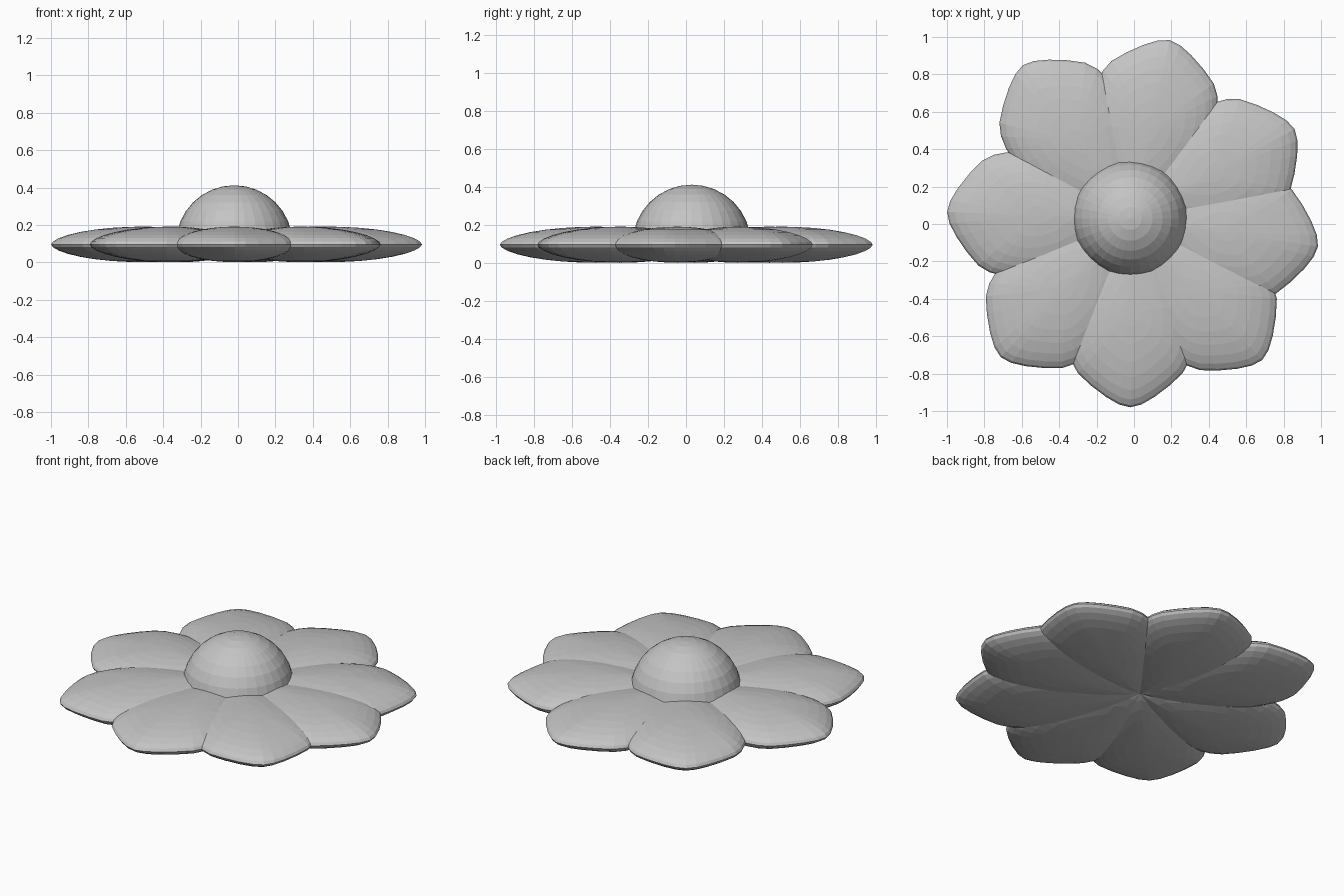
import bpy, bmesh, math

if "Cube" in bpy.data.objects:
    bpy.data.objects.remove(bpy.data.objects["Cube"])

CX, CY, MID = -0.02, 0.03, 0.096     # flower axis and petal mid height
THICK = 0.095                        # half thickness of a petal

grey = bpy.data.materials.new("plain grey")
grey.diffuse_color = (0.55, 0.55, 0.55, 1)
grey.use_nodes = True
grey.node_tree.nodes["Principled BSDF"].inputs["Base Color"].default_value = grey.diffuse_color


def finish(bm, name):
    bmesh.ops.recalc_face_normals(bm, faces=bm.faces)
    mesh = bpy.data.meshes.new(name)
    bm.to_mesh(mesh)
    bm.free()
    mesh.materials.append(grey)
    ob = bpy.data.objects.new(name, mesh)
    bpy.context.collection.objects.link(ob)
    return ob


# Half outline of a petal, from tip to root (along, across)
HALF = [(1, 0), (.985, .06), (.945, .13), (.885, .21), (.82, .28), (.757, .314),
        (.686, .33), (.58, .338), (.45, .325), (.32, .28), (.2, .22), (.09, .15),
        (0, .08), (-.05, 0)]
OUTLINE = HALF + [(x, -y) for x, y in HALF[-2:0:-1]]
PIVOT = 0.5


def petal(name, angle, length):
    """Flattened pillow: shrinking copies of the outline above and below the rim."""
    bm = bmesh.new()
    steps = 7
    rings = []
    for i in range(-steps, steps + 1):
        phi = math.pi / 2 * i / (steps + 0.7)
        s = math.cos(phi)
        z = math.copysign(abs(math.sin(phi)) ** 1.15, phi) * THICK
        rings.append([bm.verts.new(((PIVOT + (x - PIVOT) * s) * length, y * s, z))
                      for x, y in OUTLINE])
    n = len(OUTLINE)
    for a, b in zip(rings, rings[1:]):
        for k in range(n):
            bm.faces.new((a[k], a[(k + 1) % n], b[(k + 1) % n], b[k]))
    # close both poles with fans
    for ring, z in ((rings[0], -THICK), (rings[-1], THICK)):
        pole = bm.verts.new((PIVOT * length, 0, z))
        for k in range(n):
            bm.faces.new((ring[k], ring[(k + 1) % n], pole))
    ob = finish(bm, name)
    ob.location = (CX, CY, MID)
    ob.rotation_euler.z = math.radians(angle)
    return ob


# Eight slightly unevenly spaced petals (direction, length)
PETALS = [(-8.5, 1.015), (28.5, 1.0), (77.5, 0.976), (125, 1.0),
          (178, 0.98), (-133, 1.015), (-90, 1.01), (-47, 1.035)]
for i, (angle, length) in enumerate(PETALS):
    petal(f"petal_{i + 1}", angle, length)

# Domed flower centre: upper half of a sphere
bm = bmesh.new()
bmesh.ops.create_uvsphere(bm, u_segments=32, v_segments=16, radius=0.312)
bmesh.ops.bisect_plane(bm, geom=bm.verts[:] + bm.edges[:] + bm.faces[:],
                       plane_co=(0, 0, 0), plane_no=(0, 0, 1), clear_inner=True)
dome = finish(bm, "flower_centre")
dome.location = (CX, CY, 0.1)
